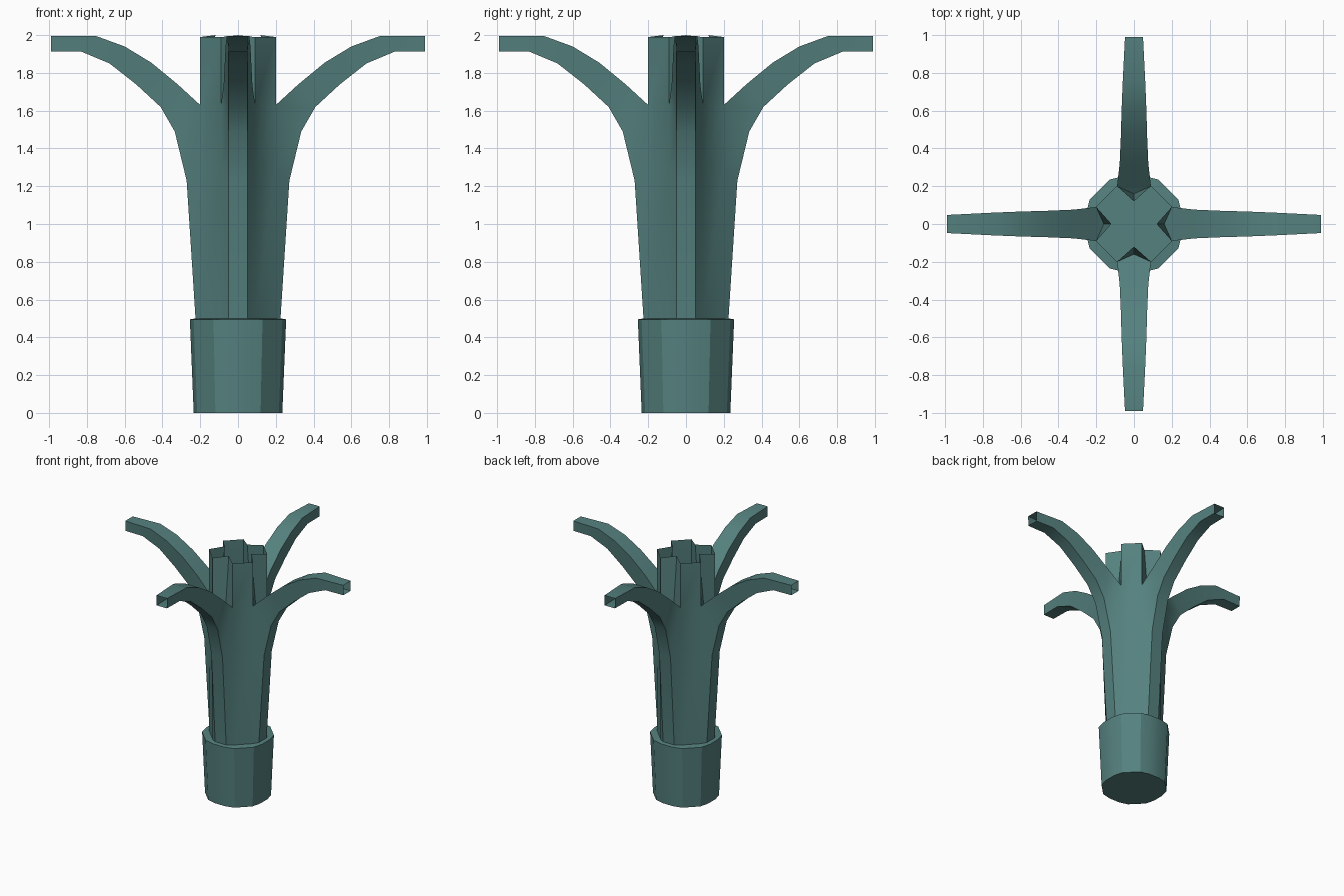
import bpy, bmesh, math
from mathutils import Matrix, Vector

if "Cube" in bpy.data.objects:
    bpy.data.objects.remove(bpy.data.objects["Cube"])

mat = bpy.data.materials.new("teal")
mat.diffuse_color = (0.09, 0.22, 0.21, 1)
mat.use_nodes = True
mat.node_tree.nodes["Principled BSDF"].inputs["Base Color"].default_value = mat.diffuse_color

# stations along one branch: outer (x, half width, z), inner (x, half width, z)
STATIONS = [
    ((.225, .05, .50), (.20, .09, .50)),
    ((.272, .05, 1.23), (.20, .09, 1.30)),
    ((.335, .05, 1.49), (.20, .09, 1.63)),
    ((.41, .05, 1.62), (.32, .076, 1.74)),
    ((.54, .05, 1.74), (.46, .07, 1.855)),
    ((.68, .05, 1.85), (.60, .066, 1.94)),
    ((.83, .05, 1.913), (.75, .06, 1.995)),
    ((.99, .047, 1.913), (.99, .048, 1.995)),
]
TRUNK = 2          # last station that still belongs to the trunk
POST_TOP = (.20, .09, 1.99)


def flip(p):
    return (p[0], -p[1], p[2])


def swap(p):
    """Matching point on the other end of a diagonal face."""
    return (p[1], p[0], p[2])


def quarter():
    faces = []
    for i, (a, b) in enumerate(zip(STATIONS, STATIONS[1:])):
        (l0, u0), (l1, u1) = a, b
        faces.append([flip(l0), l0, l1, flip(l1)])            # underside
        faces.append([l0, u0, u1, l1])                        # flanks
        faces.append([flip(l1), flip(u1), flip(u0), flip(l0)])
        if i < TRUNK:
            faces.append([u0, swap(u0), swap(u1), u1])        # diagonal trunk face
        else:
            faces.append([u0, flip(u0), flip(u1), u1])        # branch top
    u = STATIONS[TRUNK][1]
    # open post above the branch and its V notch
    faces.append([u, swap(u), swap(POST_TOP), POST_TOP])
    low, high = (.16, 0, 1.60), (.12, 0, 2.0)
    faces.append([u, POST_TOP, high, low])
    faces.append([flip(u), low, high, flip(POST_TOP)])
    faces.append([u, low, flip(u)])
    return faces


def base_ring(s, z):
    return [(x * s, y * s, z) for x, y in ((.255, -.05), (.255, .05), (.235, .13), (.13, .235))]


def build(name, faces, cap=None):
    """Repeat one quarter four times about z, then weld."""
    bm = bmesh.new()
    for k in range(4):
        rot = Matrix.Rotation(k * math.pi / 2, 3, 'Z')
        for f in faces:
            bm.faces.new([bm.verts.new(rot @ Vector(p)) for p in f])
    if cap:
        pts = [Matrix.Rotation(k * math.pi / 2, 3, 'Z') @ Vector(p) for k in range(4) for p in cap]
        bm.faces.new([bm.verts.new(p) for p in reversed(pts)])
    bmesh.ops.remove_doubles(bm, verts=bm.verts, dist=1e-4)
    bmesh.ops.recalc_face_normals(bm, faces=bm.faces)
    me = bpy.data.meshes.new(name)
    bm.to_mesh(me)
    bm.free()
    me.materials.append(mat)
    ob = bpy.data.objects.new(name, me)
    bpy.context.collection.objects.link(ob)
    bpy.ops.object.select_all(action='DESELECT')
    ob.select_set(True)
    bpy.context.view_layer.objects.active = ob
    bpy.ops.object.shade_smooth_by_angle(angle=math.radians(30))
    return ob


# trunk with four branches
build("trunk_and_branches", quarter())

# flared base collar with a ledge up to the trunk
l, u = STATIONS[0]
rings = [base_ring(.92, 0), base_ring(1, .495), [flip(l), l, u, swap(u)]]
base_faces = []
for r0, r1 in zip(rings, rings[1:]):
    # close each quarter onto the first point of the next one
    a, b = ([*r, (-r[0][1], r[0][0], r[0][2])] for r in (r0, r1))
    for i in range(4):
        base_faces.append([a[i], a[i + 1], b[i + 1], b[i]])
build("base_collar", base_faces, cap=rings[0])
